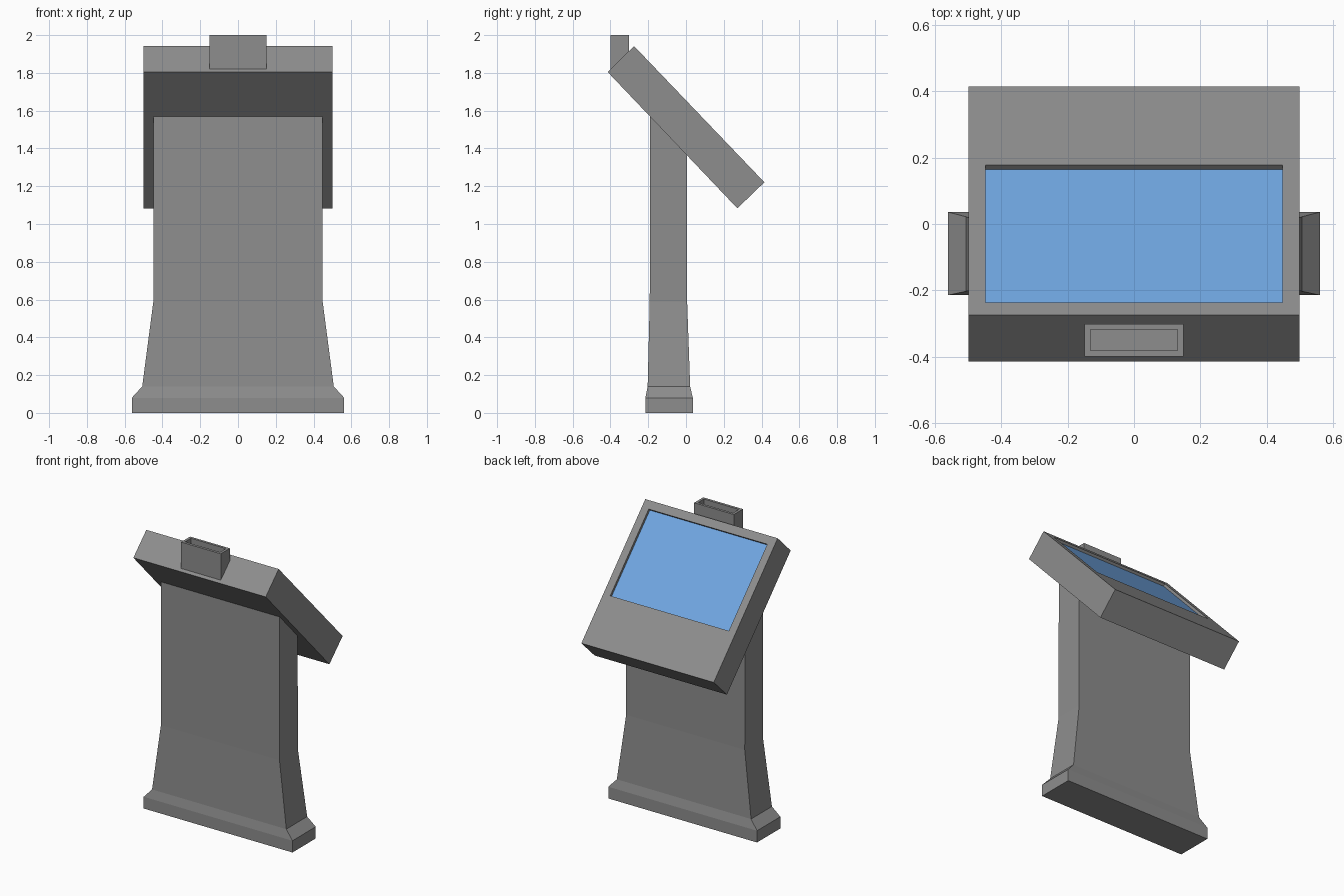
import bpy, bmesh
from mathutils import Vector

cube = bpy.data.objects.get("Cube")
if cube:
    bpy.data.objects.remove(cube, do_unlink=True)


def material(name, rgb):
    m = bpy.data.materials.new(name)
    m.use_nodes = True
    m.diffuse_color = (*rgb, 1)
    bsdf = m.node_tree.nodes["Principled BSDF"]
    bsdf.inputs["Base Color"].default_value = (*rgb, 1)
    return m


GREY = material("grey casing", (0.27, 0.27, 0.27))
BLUE = material("blue screen", (0.16, 0.38, 0.75))


def finish(name, bm, *mats):
    bmesh.ops.recalc_face_normals(bm, faces=bm.faces)
    me = bpy.data.meshes.new(name)
    bm.to_mesh(me)
    bm.free()
    for m in mats:
        me.materials.append(m)
    ob = bpy.data.objects.new(name, me)
    bpy.context.collection.objects.link(ob)


def bridge(bm, a, b):
    n = len(a)
    for i in range(n):
        j = (i + 1) % n
        bm.faces.new((a[i], a[j], b[j], b[i]))


def ring(bm, w, p, q):
    """Rectangle across x between two (y, z) points."""
    return [bm.verts.new((x, *yz)) for x, yz in ((-w, p), (w, p), (w, q), (-w, q))]


def loft(bm, rings):
    for a, b in zip(rings, rings[1:]):
        bridge(bm, a, b)
    bm.faces.new(rings[0])
    return bm.faces.new(rings[-1])


# Pedestal: flared foot, tapered skirt, straight column cut at a slant
bm = bmesh.new()
sections = [
    (0.562, (-0.215, 0), (0.036, 0)),
    (0.562, (-0.215, 0.08), (0.036, 0.08)),
    (0.507, (-0.203, 0.14), (0.022, 0.14)),
    (0.448, (-0.192, 0.59), (0.006, 0.59)),
    (0.448, (-0.19, 1.569), (0.004, 1.365)),
]
loft(bm, [ring(bm, *s) for s in sections])
finish("pedestal", bm, GREY)

# Tilted head with the screen sunk into its upper face
high, low = Vector((-0.275, 1.942)), Vector((0.415, 1.221))
slope = (low - high).normalized()
normal = Vector((-slope.y, slope.x))
bm = bmesh.new()
rim_high = high + slope * 0.055
rim_low = high + slope * 0.655
sink = normal * 0.018
screen = loft(bm, [
    ring(bm, 0.5, (-0.415, 1.805), (0.272, 1.083)),
    ring(bm, 0.5, high, low),
    ring(bm, 0.448, rim_high, rim_low),
    ring(bm, 0.448, rim_high - sink, rim_low - sink),
])
screen.material_index = 1
finish("screen_head", bm, GREY, BLUE)

# Open-topped holder standing on the head's front edge
bm = bmesh.new()
loft(bm, [
    ring(bm, 0.15, (-0.4, 1.82), (-0.302, 1.914)),
    ring(bm, 0.15, (-0.4, 2), (-0.302, 2)),
    ring(bm, 0.132, (-0.382, 2), (-0.319, 2)),
    ring(bm, 0.132, (-0.382, 1.95), (-0.319, 1.95)),
])
finish("top_holder", bm, GREY)
